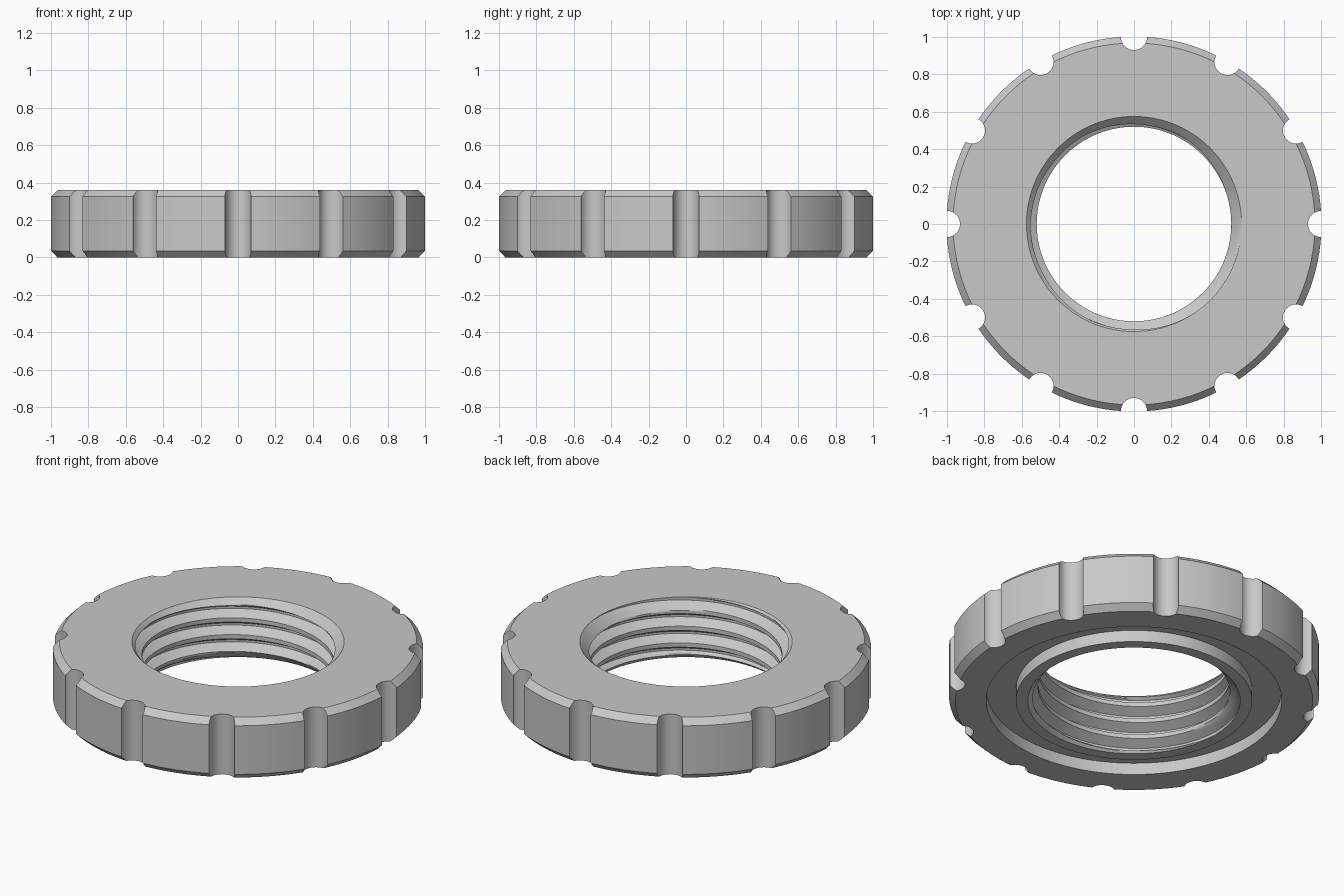
import bpy
import bmesh
from math import pi, sin, cos, radians
from mathutils import Matrix

cube = bpy.data.objects.get("Cube")
if cube:
    bpy.data.objects.remove(cube, do_unlink=True)

HEIGHT = 0.36
OUTER = 1.0025
CHAMFER = 0.035
MINOR, MAJOR, PITCH = 0.52, 0.575, 0.1
SEGMENTS = 120      # columns around the ring
STEPS = 16          # rows per thread turn
NOTCHES = 12

steel = bpy.data.materials.new("Steel grey")
steel.use_nodes = True
grey = (0.58, 0.58, 0.58, 1)
steel.diffuse_color = grey
steel.node_tree.nodes["Principled BSDF"].inputs["Base Color"].default_value = grey


def new_object(name, bm):
    mesh = bpy.data.meshes.new(name)
    bm.to_mesh(mesh)
    bm.free()
    obj = bpy.data.objects.new(name, mesh)
    bpy.context.collection.objects.link(obj)
    return obj


def bore_radius(z, turn):
    """Trapezoid thread, opened by a chamfer at both mouths."""
    f = ((z / PITCH - turn) % 1) * STEPS
    depth = min(max((f - 4) / 5, 0), 1, (STEPS - f) / 5)
    thread = MINOR + (MAJOR - MINOR) * depth
    mouth = MAJOR - min(z, HEIGHT - z)
    return max(thread, mouth)


# Outside and underside profile, from the top face round to the bottom bore
shell = [(OUTER - CHAMFER, HEIGHT), (OUTER, HEIGHT - CHAMFER),
         (OUTER, CHAMFER), (OUTER - CHAMFER, 0),
         (0.8, 0), (0.8, 0.07), (0.64, 0.07), (0.64, 0)]


def column(turn):
    points = []
    for i in range(-STEPS, 4 * STEPS + 1):
        z = min(max((i / STEPS + turn) * PITCH, 0), HEIGHT)
        points.append((bore_radius(z, turn), z))
    return points + shell


# Ring body with the helical thread in its bore
bm = bmesh.new()
columns = []
for s in range(SEGMENTS + 1):
    a = 2 * pi * s / SEGMENTS
    columns.append([bm.verts.new((r * cos(a), r * sin(a), z))
                    for r, z in column(s / SEGMENTS)])
for a, b in zip(columns, columns[1:]):
    for i in range(len(a)):
        j = (i + 1) % len(a)
        bm.faces.new((a[i], b[i], b[j], a[j]))
bmesh.ops.remove_doubles(bm, verts=bm.verts, dist=0.00001)
bmesh.ops.recalc_face_normals(bm, faces=bm.faces)
nut = new_object("threaded_ring", bm)
nut.data.materials.append(steel)

# Round spanner notches in the rim
bm = bmesh.new()
for k in range(NOTCHES):
    a = 2 * pi * k / NOTCHES
    bmesh.ops.create_cone(
        bm, cap_ends=True, segments=32, radius1=0.07, radius2=0.07, depth=1,
        matrix=Matrix.Translation((cos(a), sin(a), HEIGHT / 2)))
cutter = new_object("notch_cutter", bm)
cutter.data.materials.append(steel)
cutter.hide_render = True

cut = nut.modifiers.new("Notches", "BOOLEAN")
cut.operation = "DIFFERENCE"
cut.solver = "EXACT"
cut.object = cutter

bpy.ops.object.select_all(action="DESELECT")
nut.select_set(True)
bpy.context.view_layer.objects.active = nut
bpy.ops.object.modifier_apply(modifier=cut.name)
bpy.data.objects.remove(cutter, do_unlink=True)
bpy.ops.object.shade_smooth_by_angle(angle=radians(28))
